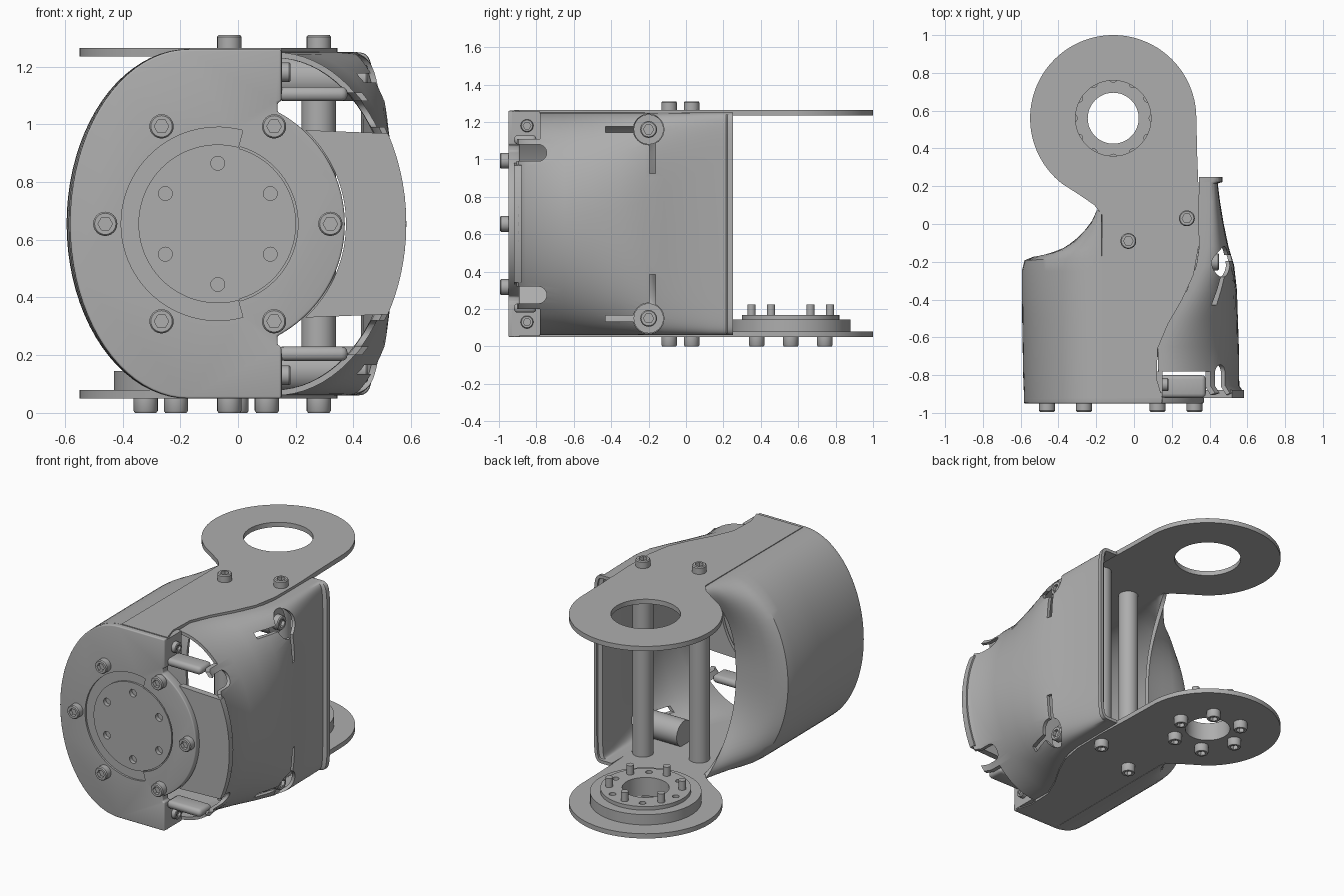
import bpy, bmesh
from math import sin, cos, pi, radians, sqrt
from mathutils import Vector, Matrix

if "Cube" in bpy.data.objects:
    bpy.data.objects.remove(bpy.data.objects["Cube"])

grey = bpy.data.materials.new("plain_grey")
grey.use_nodes = True
grey.diffuse_color = (0.42, 0.42, 0.42, 1)
grey.node_tree.nodes["Principled BSDF"].inputs["Base Color"].default_value = (0.42, 0.42, 0.42, 1)

MID = 0.655            # height of the mirror plane
HUB = (-0.07, MID)     # centre of the front disc (x, z)
RING = (-0.11, 0.56)   # centre of the rear joint (x, y)
parts, cutters = [], []


def finish(name, bm, cutter=False):
    bmesh.ops.recalc_face_normals(bm, faces=bm.faces)
    me = bpy.data.meshes.new(name)
    bm.to_mesh(me)
    bm.free()
    me.materials.append(grey)
    ob = bpy.data.objects.new(name, me)
    bpy.context.scene.collection.objects.link(ob)
    ob.hide_render = cutter
    (cutters if cutter else parts).append(ob)
    return ob


def prism(name, pts, lo, hi, axis="z", cutter=False):
    """Extrude an outline along z (points x, y), y (points x, z) or x (points y, z)."""
    place = {"z": lambda a, b, h: (a, b, h), "y": lambda a, b, h: (a, h, b),
             "x": lambda a, b, h: (h, a, b)}[axis]
    bm = bmesh.new()
    rings = [[bm.verts.new(place(a, b, h)) for a, b in pts] for h in (lo, hi)]
    bm.faces.new(rings[0])
    bm.faces.new(rings[1])
    n = len(pts)
    for i in range(n):
        j = (i + 1) % n
        bm.faces.new((rings[0][i], rings[0][j], rings[1][j], rings[1][i]))
    return finish(name, bm, cutter)


def arc(centre, r, a0, a1, n=48):
    return [(centre[0] + r * cos(radians(a0 + (a1 - a0) * i / n)),
             centre[1] + r * sin(radians(a0 + (a1 - a0) * i / n))) for i in range(n + 1)]


def circle(centre, r, n=48):
    return arc(centre, r, 0, 360, n)[:-1]


def rect(a0, a1, b0, b1):
    return [(a0, b0), (a1, b0), (a1, b1), (a0, b1)]


def bolt(name, loc, direction, r=0.042, h=0.045):
    """Round head with a hexagonal socket, standing on loc."""
    profile = [(r, 0, 0), (r, h * 0.85, 0), (r * 0.88, h, 0), (r * 0.6, h, 1), (r * 0.6, h * 0.5, 1)]
    bm = bmesh.new()
    n, rings = 24, []
    for rad, z, hexed in profile:
        ring = []
        for i in range(n):
            a = 2 * pi * i / n
            q = rad * cos(pi / 6) / cos(a % (pi / 3) - pi / 6) if hexed else rad
            ring.append(bm.verts.new((q * cos(a), q * sin(a), z)))
        rings.append(ring)
    for p, q in zip(rings, rings[1:]):
        for i in range(n):
            j = (i + 1) % n
            bm.faces.new((p[i], p[j], q[j], q[i]))
    bm.faces.new(rings[0])
    bm.faces.new(rings[-1])
    turn = Vector(direction).to_track_quat("Z", "Y").to_matrix().to_4x4()
    bm.transform(Matrix.Translation(loc) @ turn)
    return finish(name, bm)


def sheet(name, rows, thickness):
    """Skin rows of points and thicken the surface."""
    bm = bmesh.new()
    grid = [[bm.verts.new(p) for p in row] for row in rows]
    for p, q in zip(grid, grid[1:]):
        for i in range(len(p) - 1):
            bm.faces.new((p[i], p[i + 1], q[i + 1], q[i]))
    ob = finish(name, bm)
    mod = ob.modifiers.new("wall", "SOLIDIFY")
    mod.thickness, mod.offset = thickness, 0
    return ob


def cut(ob, *tools):
    for tool in tools:
        mod = ob.modifiers.new("cut", "BOOLEAN")
        mod.operation, mod.solver, mod.object = "DIFFERENCE", "EXACT", tool


def half_oval(xc, reach, height, p, n=40):
    """Half superellipse in x, z; a negative reach bulges to -x."""
    out = []
    for i in range(n + 1):
        t = pi * i / n
        c = cos(t)
        z = MID + height * (1 if c > 0 else -1) * abs(c) ** p
        out.append((xc + reach * max(sin(t), 0) ** p, z, abs(c)))
    return out


# Upper and lower arm plates
outline = arc(RING, 0.44, 0, 232, 72) + [
    (-0.29, 0.155), (-0.21, 0.1), (-0.17, 0.05), (-0.17, -0.92), (0.15, -0.92), (0.12, -0.82),
    (0.125, -0.66), (0.18, -0.53), (0.255, -0.4), (0.315, -0.27), (0.342, -0.12), (0.345, 0.1), (0.335, 0.35)]
top_plate = prism("top_plate", outline, 1.235, 1.265)
bottom_plate = prism("bottom_plate", outline, 0.05, 0.08)
cut(top_plate, prism("ring_cutter", circle(RING, 0.2), 1.1, 1.4, cutter=True))

# Stepped flange on the lower plate, with its bore and bolts
flange = prism("flange", circle(RING, 0.32, 64), 0.075, 0.145)
flange_step = prism("flange_step", circle(RING, 0.26, 64), 0.14, 0.168)
bore = prism("bore_cutter", circle(RING, 0.135), -0.1, 0.4, cutter=True)
holes = [prism("hole_cutter", circle(p, 0.02, 16), 0.1, 0.4, cutter=True)
         for p in circle(RING, 0.21, 6)]
cut(bottom_plate, bore)
cut(flange, bore)
cut(flange_step, bore, *holes)
for x, y in circle(RING, 0.21, 6):
    bolt("flange_bolt", (x, y, 0.05), (0, 0, -1), h=0.05)
for x, y in arc(RING, 0.21, 30, 330, 5):
    prism("flange_pin", circle((x, y), 0.022, 20), 0.16, 0.225)

# Posts between the plates, bolted at both ends
for x, y in ((-0.03, -0.09), (0.28, 0.03)):
    prism("post", circle((x, y), 0.06, 32), 0.075, 1.24)
    bolt("post_bolt_top", (x, y, 1.265), (0, 0, 1))
    bolt("post_bolt_bottom", (x, y, 0.05), (0, 0, -1), h=0.05)

# Right shell: a long oval wall that turns inward to the rear opening
rows = []
for y, reach, lift in ((-0.92, 0.4, 0), (-0.8, 0.405, 0), (-0.5, 0.41, 0), (-0.25, 0.412, 0),
                       (-0.2, 0.4, 0.02), (-0.185, 0.36, 0.05), (-0.18, 0.28, 0.1),
                       (-0.175, 0.19, 0.17), (-0.17, 0.11, 0.22), (-0.165, 0.07, 0.25)):
    rows.append([(x, y + lift * c ** 2.5, z) for x, z, c in half_oval(-0.17, -reach, 0.594, 1)])
sheet("side_shell", rows, 0.024)

# Front plate with disc edge, pocket and holes
lobe = [(x, z) for x, z, c in half_oval(-0.17, -0.412, 0.605, 1)]
face = lobe + [(0.15, MID - 0.605), (0.15, MID - 0.425), (0.137, MID - 0.42)] \
    + arc(HUB, 0.44, -62, 62) + [(0.137, MID + 0.42), (0.15, MID + 0.425), (0.15, MID + 0.605)]
front_plate = prism("front_plate", face, -0.95, -0.89, "y")
bev = front_plate.modifiers.new("round", "BEVEL")
bev.width, bev.segments, bev.limit_method, bev.angle_limit = 0.022, 3, "ANGLE", radians(60)
band = arc(HUB, 0.335, 75, 285) + arc(HUB, 0.275, 285, 75)
groove = arc(HUB, 0.278, -74, 74) + arc(HUB, 0.271, 74, -74)
cut(front_plate, prism("band_cutter", band, -1, -0.938, "y", True),
    prism("groove_cutter", groove, -1, -0.94, "y", True))
cut(front_plate, *[prism("dowel_cutter", circle(p, 0.024, 20), -1, -0.925, "y", True)
                   for p in arc(HUB, 0.21, 30, 330, 5)])
for x, z in circle(HUB, 0.39, 6):
    bolt("front_bolt", (x, -0.95, z), (0, -1, 0))

# Left cover: an oval front blending to a boxy rear edge with a lip
stations = ((-0.9, 0.15, 0.575, 1), (-0.86, 0.13, 0.548, 1), (-0.65, 0.125, 0.545, 1),
            (-0.5, 0.19, 0.54, 0.9), (-0.35, 0.28, 0.535, 0.8), (-0.22, 0.33, 0.52, 0.6),
            (-0.12, 0.345, 0.49, 0.45), (0, 0.345, 0.465, 0.35), (0.12, 0.345, 0.445, 0.25),
            (0.22, 0.345, 0.435, 0.2), (0.228, 0.345, 0.46, 0.2), (0.25, 0.345, 0.46, 0.2))
cover = sheet("side_cover", [[(x, y, z) for x, z, c in half_oval(xc, xm - xc, 0.585, p)]
                             for y, xc, xm, p in stations], 0.02)

# Front band of the cover, hugging the disc
outer = [(x, z) for x, z, c in half_oval(0.15, 0.433, 0.6, 1, 80) if abs(z - MID) < 0.327]
a = 47
prism("cover_front", outer + arc(HUB, 0.444, -a, a), -0.92, -0.88, "y")

for s in (1, -1):
    def span(lo, hi):
        return sorted((MID + s * lo, MID + s * hi))

    # Cover openings: corner recess, finger slot, screw well and thin slits
    zb = MID + s * 0.505
    slot = rect(-1, -0.79, *span(0.335, 0.425)) 
    cut(cover,
        prism("corner_cutter", rect(-1, -0.78, *span(0.455, 0.7)), 0, 0.8, "x", True),
        prism("slot_cutter", slot, 0, 0.8, "x", True),
        prism("slot_end_cutter", circle((-0.79, MID + s * 0.38), 0.045, 24), 0, 0.8, "x", True),
        prism("well_cutter", circle((-0.2, zb), 0.082, 32), 0.2, 0.8, "x", True),
        prism("slit_cutter", rect(-0.43, -0.2, zb - 0.016, zb + 0.016), 0.2, 0.8, "x", True),
        prism("rise_cutter", rect(-0.196, -0.164, *span(0.27, 0.5)), 0.2, 0.8, "x", True))

    # Screw tube behind the well
    prism("screw_tube", circle((-0.2, zb), 0.08, 32), 0.15, 0.41, "x")
    bolt("cover_bolt", (0.41, -0.2, zb), (1, 0, 0), r=0.045, h=0.04)

    # Side tab on the front plate, its bolt, and the cover finger
    prism("side_tab", rect(-0.93, -0.78, *span(0.45, 0.6)), 0.12, 0.152, "x")
    bolt("tab_bolt", (0.152, -0.85, MID + s * 0.525), (1, 0, 0), r=0.034, h=0.03)
    finger = prism("cover_finger", rect(0.14, 0.38, -0.92, -0.8), *span(0.425, 0.475))
    soft = finger.modifiers.new("round", "BEVEL")
    soft.width, soft.segments = 0.022, 3

# Bake the modifiers, shade, and drop the cutters
bpy.ops.object.select_all(action="DESELECT")
for ob in parts:
    ob.select_set(True)
bpy.context.view_layer.objects.active = parts[0]
bpy.ops.object.convert(target="MESH")
bpy.ops.object.shade_smooth_by_angle(angle=radians(35))
for ob in cutters:
    bpy.data.objects.remove(ob)
